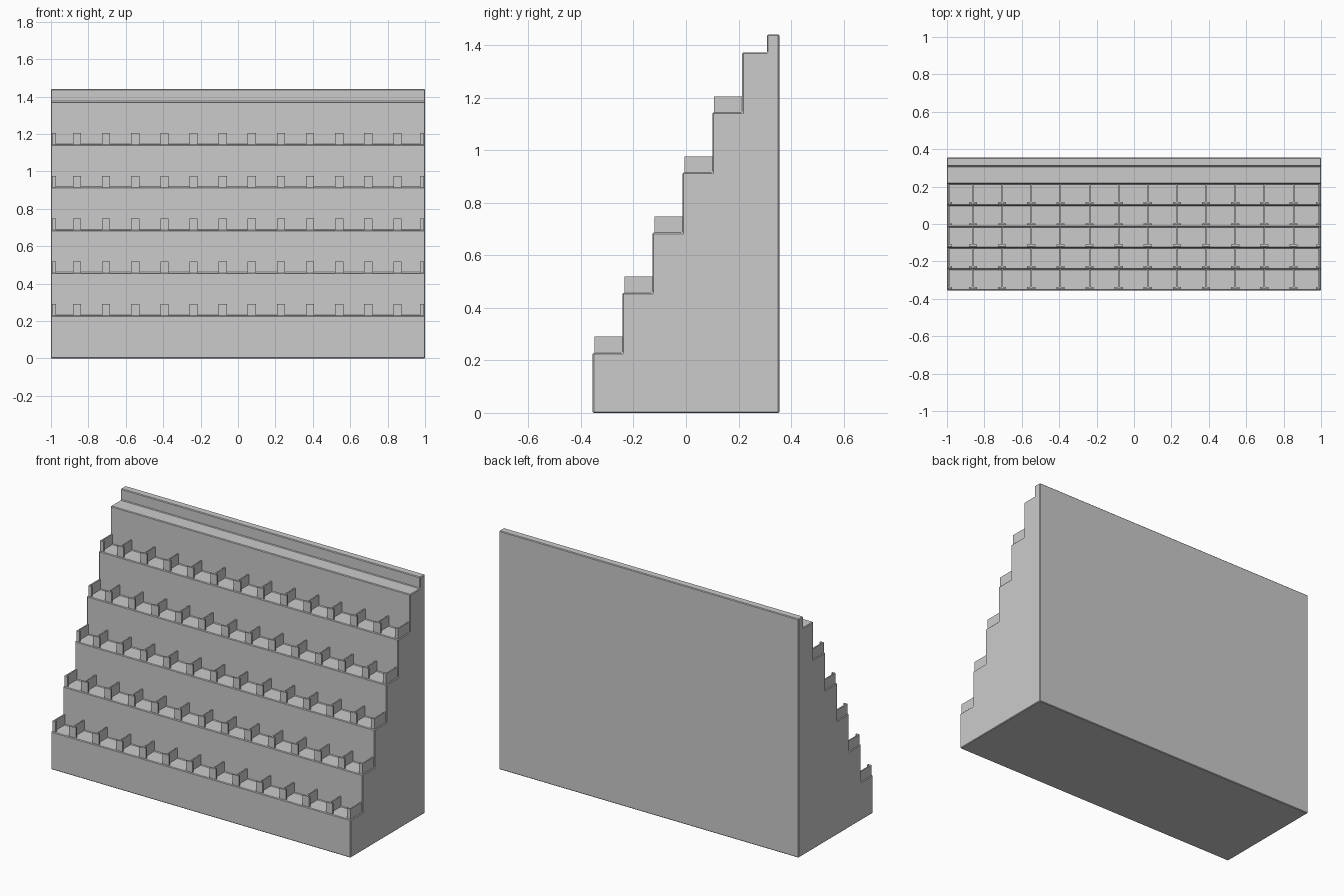
import bpy, bmesh

if "Cube" in bpy.data.objects:
    bpy.data.objects.remove(bpy.data.objects["Cube"])

STEPS, Y0, RUN, RISE = 5, -0.355, 0.1138, 0.2286


def new_object(name, bm):
    bmesh.ops.recalc_face_normals(bm, faces=bm.faces[:])
    mesh = bpy.data.meshes.new(name)
    bm.to_mesh(mesh)
    bm.free()
    obj = bpy.data.objects.new(name, mesh)
    bpy.context.collection.objects.link(obj)
    return obj


def extrude_x(name, profile, half):
    bm = bmesh.new()
    face = bm.faces.new([bm.verts.new((-half, y, z)) for y, z in profile])
    ext = bmesh.ops.extrude_face_region(bm, geom=[face])
    for v in ext["geom"]:
        if isinstance(v, bmesh.types.BMVert):
            v.co.x = half
    return new_object(name, bm)


# Stepped stand body with a raised back ledge
profile = [(0.355, 0), (Y0, 0)]
for i in range(STEPS + 1):
    y = Y0 + i * RUN
    z = (i + 1) * RISE
    profile += [(y, z), (y + RUN if i < STEPS else 0.309, z)]
profile += [(0.309, 1.44), (0.355, 1.44)]
body = extrude_x("stepped_stand", profile, 1.0)
bevel = body.modifiers.new("soft_edges", "BEVEL")
bevel.width = 0.004
bevel.segments = 1


# Dividers: T-shaped in plan, L-shaped at the two ends
def divider_plan(bm, outline, x, y, z, height):
    face = bm.faces.new([bm.verts.new((x + u, y + v, z)) for u, v in outline])
    ext = bmesh.ops.extrude_face_region(bm, geom=[face])
    for v in ext["geom"]:
        if isinstance(v, bmesh.types.BMVert):
            v.co.z += height


W, T, P, D = 0.022, 0.004, 0.010, 0.108
tee = [(-W, 0), (W, 0), (W, P), (T, P), (T, D), (-T, D), (-T, P), (-W, P)]
ell = [(0, 0), (0.022, 0), (0.022, P), (2 * T, P), (2 * T, D), (0, D)]
ell_right = [(-u, v) for u, v in ell]

for i in range(STEPS):
    y = Y0 + i * RUN + 0.007
    z = (i + 1) * RISE - 0.002
    bm = bmesh.new()
    for k in range(12):
        divider_plan(bm, tee, -0.861 + 0.1558 * k, y, z, 0.064)
    divider_plan(bm, ell, -0.995, y, z, 0.064)
    divider_plan(bm, ell_right, 0.994, y, z, 0.064)
    new_object(f"shelf_dividers_{i + 1}", bm)
